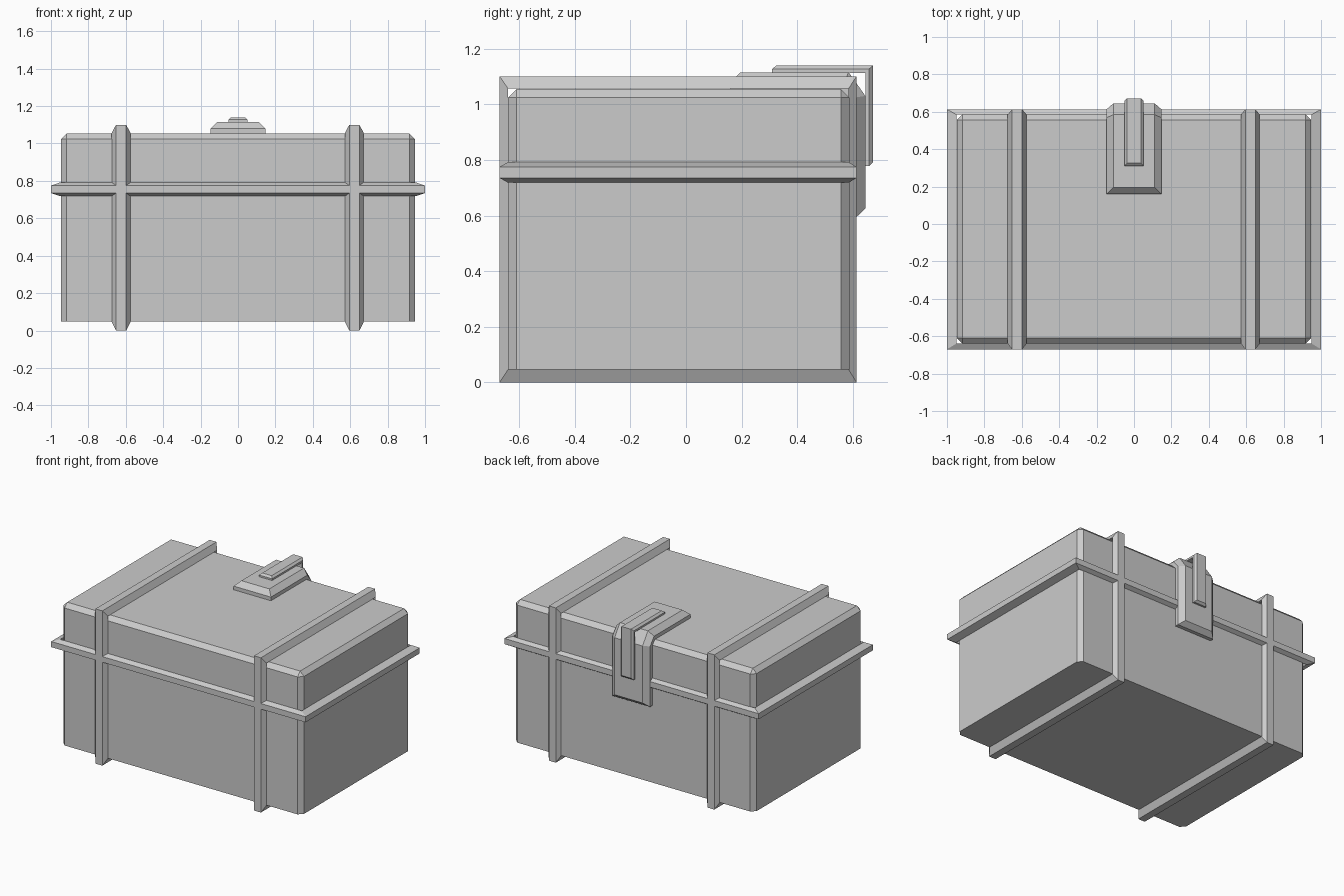
import bpy, bmesh

if "Cube" in bpy.data.objects:
    bpy.data.objects.remove(bpy.data.objects["Cube"])


def make(name, verts, faces):
    bm = bmesh.new()
    vs = [bm.verts.new(v) for v in verts]
    for f in faces:
        bm.faces.new([vs[i] for i in f])
    bmesh.ops.recalc_face_normals(bm, faces=bm.faces)
    me = bpy.data.meshes.new(name)
    bm.to_mesh(me)
    bm.free()
    ob = bpy.data.objects.new(name, me)
    bpy.context.collection.objects.link(ob)
    return ob


def band(name, inner, outer, wide, flat, place):
    """Mitred rectangular hoop with a trapezoid section; place maps (u, v, w) to x, y, z."""
    verts = []
    for (u0, u1, v0, v1), w in ((inner, -wide), (outer, -flat), (outer, flat), (inner, wide)):
        verts += [place(u, v, w) for u, v in ((u0, v0), (u1, v0), (u1, v1), (u0, v1))]
    faces = []
    for r in range(4):
        s = (r + 1) % 4
        for i in range(4):
            j = (i + 1) % 4
            faces.append((r * 4 + i, r * 4 + j, s * 4 + j, s * 4 + i))
    return make(name, verts, faces)


def bent_plate(name, inner, mid, outer, wide, flat):
    """Plate folded over the back edge, with bevelled sides and ends."""
    verts = []
    for a, b, c in zip(inner, mid, outer):
        verts += [(-wide, *a), (-wide, *b), (-flat, *c), (flat, *c), (wide, *b), (wide, *a)]
    n = len(inner)
    faces = [(r * 6 + i, r * 6 + (i + 1) % 6, r * 6 + 6 + (i + 1) % 6, r * 6 + 6 + i)
             for r in range(n - 1) for i in range(6)]
    for o in (0, (n - 1) * 6):
        faces += [(o, o + 1, o + 4, o + 5), (o + 1, o + 2, o + 3, o + 4)]
    return make(name, verts, faces)


# chest body: chamfered upright and top edges, sharp bottom
X, Y0, Y1, Z0, Z1 = 0.946, -0.64, 0.587, 0.047, 1.054
bm = bmesh.new()
bmesh.ops.create_cube(bm, size=1)
for v in bm.verts:
    v.co = (v.co.x * 2 * X, Y0 if v.co.y < 0 else Y1, Z0 if v.co.z < 0 else Z1)
edges = [e for e in bm.edges if max(v.co.z for v in e.verts) > 0.5]
bmesh.ops.bevel(bm, geom=edges, offset=0.03, segments=1, affect='EDGES')
me = bpy.data.meshes.new("chest_body")
bm.to_mesh(me)
bm.free()
bpy.context.collection.objects.link(bpy.data.objects.new("chest_body", me))

# horizontal rim band
band("rim_band", (-0.95, 0.95, -0.64, 0.585), (-1, 1, -0.67, 0.613), 0.037, 0.02,
     lambda u, v, w: (u, v, 0.755 + w))

# two upright straps around the body
for side, sx in (("left", -0.625), ("right", 0.622)):
    band(side + "_strap", (-0.64, 0.585, 0.046, 1.057), (-0.67, 0.613, 0, 1.10), 0.05, 0.027,
         lambda u, v, w: (sx + w, u, v))

# clasp plate folded over the back edge
bent_plate("clasp_plate",
           [(0.16, 1.05), (0.55, 1.05), (0.583, 1.02), (0.583, 0.595)],
           [(0.16, 1.08), (0.568, 1.08), (0.613, 1.025), (0.613, 0.595)],
           [(0.195, 1.115), (0.585, 1.115), (0.645, 1.03), (0.645, 0.625)], 0.147, 0.11)

# narrow latch over the plate
bent_plate("latch",
           [(0.31, 1.113), (0.645, 1.113), (0.645, 0.778)],
           [(0.31, 1.127), (0.658, 1.127), (0.658, 0.778)],
           [(0.325, 1.14), (0.672, 1.14), (0.672, 0.792)], 0.051, 0.037)
